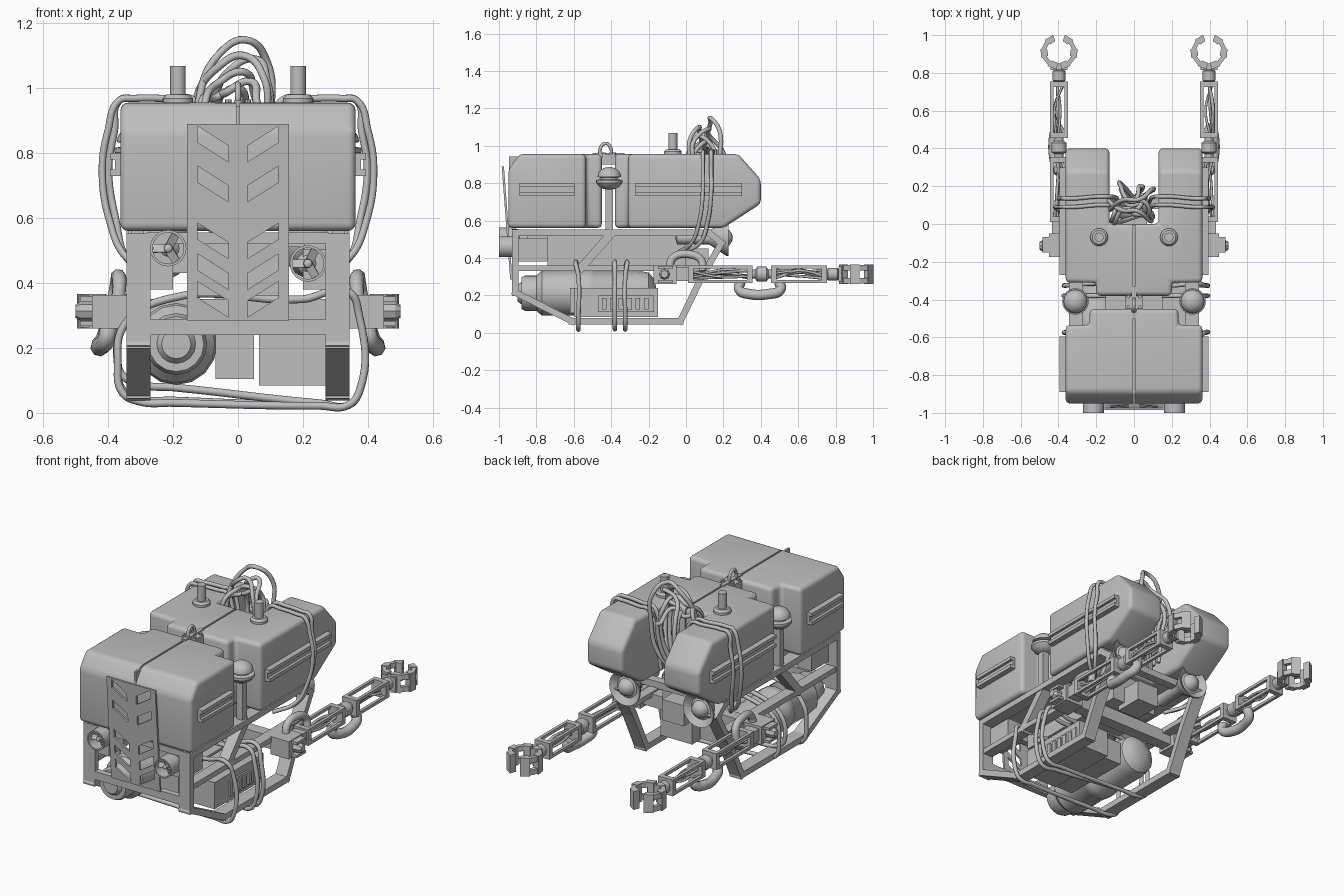
import bpy, bmesh, math, random
from mathutils import Vector, Matrix

random.seed(4)
if "Cube" in bpy.data.objects:
    bpy.data.objects.remove(bpy.data.objects["Cube"])

grey = bpy.data.materials.new("plain grey")
grey.use_nodes = True
grey.diffuse_color = (0.52, 0.52, 0.52, 1)
grey.node_tree.nodes["Principled BSDF"].inputs["Base Color"].default_value = grey.diffuse_color


def activate(ob):
    bpy.ops.object.select_all(action='DESELECT')
    ob.select_set(True)
    bpy.context.view_layer.objects.active = ob


def make(name, bm, smooth=False):
    bmesh.ops.recalc_face_normals(bm, faces=bm.faces)
    me = bpy.data.meshes.new(name)
    bm.to_mesh(me)
    bm.free()
    ob = bpy.data.objects.new(name, me)
    bpy.context.collection.objects.link(ob)
    me.materials.append(grey)
    activate(ob)
    if smooth:
        bpy.ops.object.shade_smooth_by_angle(angle=math.radians(35))


def prism(bm, pts, axis, a, b):
    """Extrude a 2D outline along an axis from a to b."""
    def place(p, t):
        return {"x": (t, p[0], p[1]), "y": (p[0], t, p[1]), "z": (p[0], p[1], t)}[axis]
    lo = [bm.verts.new(place(p, a)) for p in pts]
    hi = [bm.verts.new(place(p, b)) for p in pts]
    bm.faces.new(lo)
    bm.faces.new(hi)
    for i in range(len(pts)):
        j = (i + 1) % len(pts)
        bm.faces.new((lo[i], lo[j], hi[j], hi[i]))
    return lo + hi


def box(bm, x0, x1, y0, y1, z0, z1):
    return prism(bm, [(x0, y0), (x1, y0), (x1, y1), (x0, y1)], "z", z0, z1)


def rail(bm, p, q, x0, x1, w=0.035):
    """Flat bar between two (y, z) points, spanning x0 to x1."""
    p, q = Vector(p), Vector(q)
    d = (q - p).normalized() * w / 2
    n = Vector((-d.y, d.x))
    prism(bm, [p - d + n, p - d - n, q + d - n, q + d + n], "x", x0, x1)


def lathe(bm, profile, loc, axis="z", steps=24):
    """Turn (radius, height) points around an axis through loc."""
    old = set(bm.verts)
    verts = [bm.verts.new((r, 0, h)) for r, h in profile]
    edges = [bm.edges.new(e) for e in zip(verts, verts[1:])]
    bmesh.ops.spin(bm, geom=verts + edges, cent=(0, 0, 0), axis=(0, 0, 1),
                   angle=math.tau, steps=steps, use_merge=True)
    new = [v for v in bm.verts if v not in old]
    turn = {"z": Matrix(), "y": Matrix.Rotation(-math.pi / 2, 4, 'X'),
            "x": Matrix.Rotation(math.pi / 2, 4, 'Y')}[axis]
    bmesh.ops.transform(bm, matrix=Matrix.Translation(loc) @ turn, verts=new)
    bmesh.ops.remove_doubles(bm, verts=new, dist=0.0002)


def cable(name, points, radius=0.011, closed=False):
    cu = bpy.data.curves.new(name, 'CURVE')
    cu.dimensions = '3D'
    cu.bevel_depth, cu.bevel_resolution, cu.resolution_u = radius, 2, 8
    cu.use_fill_caps = True
    sp = cu.splines.new('BEZIER')
    sp.bezier_points.add(len(points) - 1)
    for bp, p in zip(sp.bezier_points, points):
        bp.co = p
        bp.handle_left_type = bp.handle_right_type = 'AUTO'
    sp.use_cyclic_u = closed
    ob = bpy.data.objects.new(name, cu)
    bpy.context.collection.objects.link(ob)
    cu.materials.append(grey)
    activate(ob)
    bpy.ops.object.convert(target='MESH')
    bpy.ops.object.shade_smooth()


def float_block(name, outline, cuts, s):
    """Buoyancy block: plan outline trimmed by sloping planes, rounded except at the middle seam."""
    bm = bmesh.new()
    prism(bm, [(s * x, y) for x, y in outline], "z", 0.56, 0.955)
    for (y, z), n in cuts:
        bmesh.ops.bisect_plane(bm, geom=bm.verts[:] + bm.edges[:] + bm.faces[:],
                               plane_co=(0, y, z), plane_no=(0, *n), clear_outer=True)
        bmesh.ops.holes_fill(bm, edges=[e for e in bm.edges if e.is_boundary], sides=0)
    bmesh.ops.recalc_face_normals(bm, faces=bm.faces)
    sharp = [e for e in bm.edges if e.calc_face_angle(0) > .4 and max(abs(v.co.x) for v in e.verts) > .02]
    bmesh.ops.bevel(bm, geom=sharp, offset=.024, segments=4, profile=.5, affect='EDGES', clamp_overlap=True)
    make(name, bm, True)


rear_plan = [(.005, -.38), (.2, -.38), (.2, -.31), (.362, -.31), (.362, .4), (.13, .4), (.13, 0), (.005, 0)]
front_plan = [(.005, -.95), (.362, -.95), (.362, -.535), (.235, -.535), (.235, -.45), (.005, -.45)]

# Seam filler between the float halves
bm = bmesh.new()
box(bm, -.006, .006, -.946, -.455, .565, .943)
box(bm, -.006, .006, -.375, -.005, .565, .943)
make("float_seam", bm)

for s, side in ((1, "left"), (-1, "right")):
    # Buoyancy blocks with grooved side strips
    float_block(side + "_rear_float", rear_plan, [((.4, .82), (.135, .12)), ((.4, .69), (.13, -.2))], s)
    float_block(side + "_front_float", front_plan, [((-.945, .88), (-.075, .055))], s)
    bm = bmesh.new()
    for y0, y1 in ((-.89, -.595), (-.27, .3)):
        box(bm, s * .35, s * .378, y0, y1, .73, .8)
        for z in (.73, .78):
            box(bm, s * .35, s * .394, y0, y1, z, z + .02)
    make(side + "_float_strip", bm)

    # Side frame
    bm = bmesh.new()
    path = [(-.912, .535), (-.912, .215), (-.61, .062), (-.03, .062), (.085, .3), (.19, .48), (.12, .535)]
    for p, q in zip(path, path[1:] + path[:1]):
        rail(bm, p, q, s * .27, s * .343)
    rail(bm, (-.91, .345), (.1, .345), s * .275, s * .338, .03)
    rail(bm, (-.56, .35), (-.4, .53), s * .275, s * .338, .045)
    rail(bm, (-.41, .53), (-.41, .78), s * .29, s * .33, .04)
    make(side + "_side_frame", bm)

    # Domed beacon and mast
    bm = bmesh.new()
    dome = [(.063 * math.cos(a * math.pi / 12), .834 + .052 * math.sin(a * math.pi / 12)) for a in range(7)]
    lathe(bm, [(0, .765), (.03, .768), (.055, .782), (.07, .802), (.07, .816), (.045, .82), (.045, .83)] + dome,
          (s * .31, -.41, 0))
    make(side + "_beacon", bm, True)
    bm = bmesh.new()
    lathe(bm, [(0, .94), (.047, .94), (.047, .968), (.036, .98), (.024, .98), (.024, 1.068), (0, 1.068)],
          (s * .185, -.07, 0))
    make(side + "_mast", bm, True)

    # Ducted front thruster
    zt = .46 if s > 0 else .507
    c = Vector((s * .215, -.93, zt))
    bm = bmesh.new()
    lathe(bm, [(.048, -.07), (.056, -.07), (.056, .02), (.048, .02), (.048, -.07)], c, "y")
    lathe(bm, [(0, -.06), (.013, -.05), (.016, .02), (.035, .04), (.035, .18), (0, .19)], c, "y", 16)
    for k in range(3):
        vs = box(bm, -.014, .014, -.002, .002, .01, .047)
        bmesh.ops.transform(bm, verts=vs, matrix=Matrix.Translation(c + Vector((0, -.035, 0)))
                            @ Matrix.Rotation(k * math.tau / 3 + .5, 4, 'Y') @ Matrix.Rotation(.5, 4, 'Z'))
    box(bm, s * .2, s * .29, -.9, -.74, .38, .505)
    make(side + "_front_thruster", bm, True)

    # Flared rear lamp
    bm = bmesh.new()
    lathe(bm, [(0, -.24), (.035, -.23), (.035, -.06), (.055, -.03), (.098, .035), (.098, .045), (.062, .02),
               (.05, .025), (.04, .05), (.02, .064), (0, .068)], (s * .237, .182, .508), "y")
    make(side + "_rear_lamp", bm, True)

    # Arm: shoulder, cages, joints
    X, Z = s * .397, .313
    bm = bmesh.new()
    box(bm, s * .33, s * .45, -.175, -.05, Z - .053, Z + .05)
    box(bm, s * .45, s * .485, -.15, -.07, Z - .045, Z - .03)
    box(bm, s * .45, s * .485, -.15, -.07, Z + .03, Z + .045)
    box(bm, s * .36, s * .435, -.05, .01, Z - .035, Z + .035)
    lathe(bm, [(0, 0), (.03, 0), (.03, s * .085), (.02, s * .1), (0, s * .1)], (s * .4, -.115, Z), "x", 8)
    make(side + "_arm_shoulder", bm)
    for part, y0, y1 in (("lower", .01, .355), ("upper", .455, .755)):
        bm = bmesh.new()
        for dx in (-1, 1):
            for dz in (-1, 1):
                box(bm, X + dx * .03, X + dx * .047, y0, y1, Z + dz * .03, Z + dz * .047)
        for y in (y0, y1 - .03):
            box(bm, X - .047, X + .047, y, y + .03, Z - .047, Z + .047)
        make(f"{side}_{part}_arm_cage", bm)
        for k in range(4):
            cable(f"{side}_{part}_arm_wire", [(X + random.uniform(-.026, .026), y0 + (y1 - y0) * t,
                  Z + random.uniform(-.026, .026)) for t in (.05, .5, .95)], .007)
    bm = bmesh.new()
    for y, r in ((.405, .04), (.785, .034)):
        lathe(bm, [(0, -.06), (r * .6, -.06), (r * .6, -.035), (r, -.025), (r, .025), (r * .6, .035),
                   (r * .6, .06), (0, .06)], (X, y, Z), "y", 16)
    box(bm, X - .045, X + .045, .815, .85, Z - .04, Z + .04)
    make(side + "_arm_joints", bm, True)

    # Gripper: two curved fingers made of blocks joined by thin plates
    bm = bmesh.new()
    for f in (1, -1):
        for k in range(5):
            a0, a1 = [-math.pi / 2 + f * (.12 + .54 * (k + t)) for t in (0, 1)]
            ri, ro = (.062, .1) if k % 2 == 0 else (.07, .094)
            arc = [(X + r * math.cos(a), .912 + r * math.sin(a) * .95)
                   for r, a in ((ri, a0), (ro, a0), (ro, a1), (ri, a1))]
            for lo, hi in ([(-.053, .053)] if k % 2 == 0 else [(-.05, -.02), (.02, .05)]):
                prism(bm, arc, "z", Z + lo, Z + hi)
    make(side + "_gripper", bm)

    # Thick hoses and cables on each side
    cable(side + "_elbow_hose", [(X, .29, .27), (s * .405, .285, .23), (s * .42, .34, .207), (s * .425, .44, .207),
                                 (s * .41, .505, .23), (X, .5, .27)], .028)
    cable(side + "_shoulder_hose", [(s * .37, -.09, .34), (s * .365, -.07, .4), (s * .37, .01, .42),
                                    (s * .375, .08, .39), (s * .385, .09, .33)], .022)
    for dy, dx in ((0, 0), (.045, -.02)):
        cable(side + "_float_cable", [(s * .08, .07 + dy, .62), (s * .112, .1 + dy, .92), (s * .14, .1 + dy, .965),
              (s * .2, .1 + dy, .967), (s * .32, .09 + dy, .968), (s * .365, .09 + dy, .962),
              (s * (.4 + dx), .09 + dy, .87), (s * (.418 + dx), .09 + dy, .75),
              (s * (.395 + dx), .07 + dy, .59), (s * .345, .03 + dy, .48), (s * .25, -.04, .43)])

# Front plate with chevron slots, leaning forward
bm = bmesh.new()
tops = [.883, .76, .585, .49, .405]
for s in (1, -1):
    box(bm, s * .125, s * .157, 0, .012, .285, .89)
    ends = [.95] + [t - .05 for t in tops]
    for hi, lo in zip(ends, tops + [.345]):
        cap = .89 if hi > .9 else hi
        low = cap if hi > .9 else hi - .06
        base = lo if lo > .35 else .285
        drop = lo - .06 if lo > .35 else .285
        prism(bm, [(s * .125, base), (s * .03, drop), (s * .03, low), (s * .125, cap)], "y", 0, .012)
box(bm, -.03, .03, 0, .012, .285, .89)
for v in bm.verts:
    v.co.y -= .94 + .075 * (v.co.z - .285)
make("front_slotted_plate", bm)

# Cross bars and inner boxes
bm = bmesh.new()
for x0, x1, y0, y1, z0, z1 in ((-.28, .28, -.93, -.895, .24, .287), (-.28, .28, -.93, -.895, .52, .555),
                               (-.34, .34, -.15, -.08, .275, .35), (-.28, .28, .08, .13, .51, .55)):
    box(bm, x0, x1, y0, y1, z0, z1)
make("cross_bars", bm)
bm = bmesh.new()
box(bm, -.07, .05, -.62, -.2, .105, .24)
box(bm, .065, .27, -.6, -.15, .085, .24)
box(bm, -.15, .15, -.74, .0, .36, .53)
box(bm, -.2, -.14, -.85, -.6, .43, .55)
box(bm, -.07, .07, -.05, .12, .33, .45)
make("equipment_boxes", bm)
bm = bmesh.new()
box(bm, .27, .28, -.47, -.17, .11, .2)
for k in range(6):
    box(bm, .28, .29, -.45 + k * .045, -.425 + k * .045, .125, .185)
make("louvre_panel", bm)

# Pressure tank
bm = bmesh.new()
lathe(bm, [(0, -.9), (.045, -.9), (.06, -.88), (.085, -.88), (.095, -.86), (.095, -.8), (.12, -.77), (.12, -.56),
           (.126, -.55), (.126, -.5), (.12, -.49), (.12, -.26), (.11, -.2), (.075, -.17), (.03, -.16), (0, -.16)],
      (-.19, 0, .212), "y", 16)
make("pressure_tank", bm, True)

# Lifting eye and its bolted bracket
bm = bmesh.new()
box(bm, -.012, .012, -.5, -.33, .93, .962)
box(bm, -.045, .045, -.45, -.38, .9, .955)
for x in (-.03, .03):
    for y in (-.44, -.385):
        lathe(bm, [(0, .95), (.01, .95), (.01, .965), (0, .965)], (x, y, 0), "z", 8)
make("lifting_bracket", bm)
cable("lifting_eye", [(0, -.455, .94), (0, -.46, .98), (0, -.43, 1.012), (0, -.4, .98), (0, -.405, .94)], .009)

# Coiled tether between the rear floats, loops leaning alternate ways
for top, x0, x1, y, lean in ((1.148, -.12, .1, .13, .05), (1.1, -.13, .09, .07, -.05), (1.09, -.07, .1, .12, -.08),
                             (1.05, -.1, .06, .08, .07), (1.02, -.06, .07, .1, -.06), (1.0, -.11, .04, .12, .08)):
    m = (x0 + x1) / 2 + .015
    cable("tether_loop", [(x1 * .7, .05, .58), (x0 * .8, y - lean, .75), (x0, y - lean, .96), (m - .05, y, top - .03),
                          (m + .02, y, top), (x1 - .01, y + lean, top - .07), (x1, y + lean, .93),
                          (x1 * .6, y + lean * .5, .72), (x0 * .7, .06, .56)], .012)

# Cables slung around the lower frame
for y, rise, lean in ((-.575, .012, -.015), (-.38, .065, 0), (-.325, .02, .01)):
    cable("frame_cable", [(.2, y, .35), (.34, y + lean, .372), (.373, y, .3), (.375, y, .07), (.34, y, .024),
                          (.25, y, .02 + rise * .15), (-.2, y, .02 + rise * .9), (-.3, y, .022 + rise),
                          (-.355, y, .05 + rise), (-.37, y, .15), (-.35, y, .27), (-.22, y + lean, .35)], .012, True)
